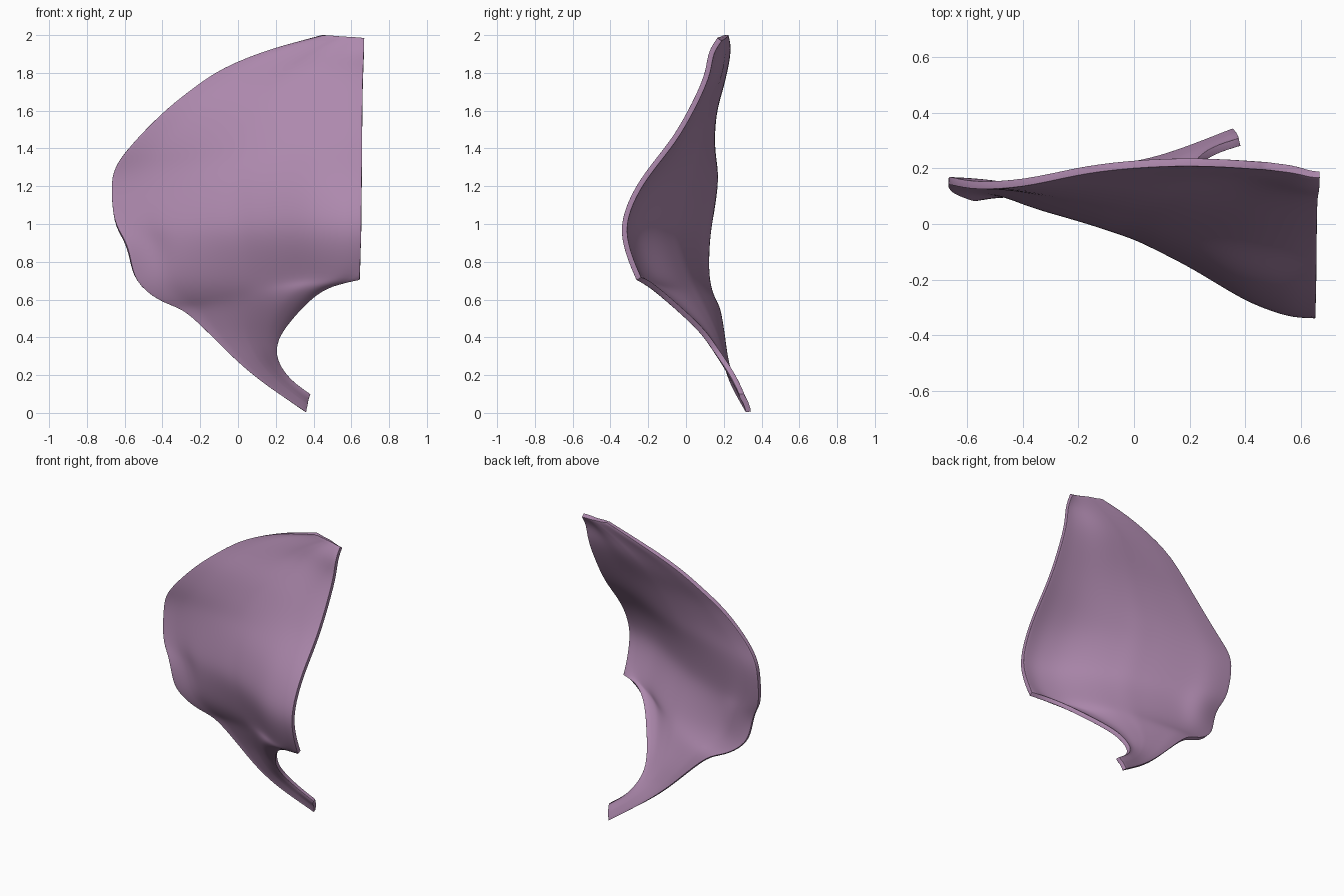
import bpy, bmesh, math
from mathutils import Vector

if "Cube" in bpy.data.objects:
    bpy.data.objects.remove(bpy.data.objects["Cube"])

# Matching points up the left and right rims, tail tip to top corner
LEFT = [(.357, .33, .005), (.24, .284, .085), (.12, .24, .17), (0, .21, .27), (-.12, .195, .39),
        (-.22, .18, .49), (-.31, .165, .565), (-.42, .14, .595), (-.55, .105, .695), (-.57, .09, .82),
        (-.60, .10, .92), (-.66, .125, 1.0), (-.672, .157, 1.2), (-.657, .155, 1.30), (-.575, .135, 1.41),
        (-.4, .145, 1.59), (-.25, .18, 1.705), (-.09, .21, 1.825), (.2, .228, 1.937), (.45, .21, 2.0)]
RIGHT = [(.38, .295, .10), (.28, .265, .17), (.22, .217, .25), (.196, .16, .33), (.22, .10, .42),
         (.29, .01, .51), (.39, -.115, .62), (.50, -.20, .69), (.645, -.25, .71), (.648, -.302, .83),
         (.653, -.335, .96), (.653, -.31, 1.08), (.655, -.24, 1.22), (.657, -.13, 1.36), (.657, -.052, 1.46),
         (.658, .028, 1.60), (.66, .09, 1.73), (.663, .12, 1.82), (.667, .13, 1.91), (.668, .178, 1.977)]
# How far the sheet has swept forward at each fraction across
SWEEP = [(0, 0), (.1, .02), (.2, .1), (.35, .23), (.5, .38), (.65, .6), (.8, .86), (.92, .995), (1, 1)]
COLS = 16


def sweep(t):
    for (a, fa), (b, fb) in zip(SWEEP, SWEEP[1:]):
        if t <= b:
            return fa + (fb - fa) * (t - a) / (b - a)
    return 1.0


def bump(t, row, t0, row0, tw, rw):
    return math.exp(-((t - t0) / tw) ** 2 - ((row - row0) / rw) ** 2)


# Curved sheet lofted between the two rims
bm = bmesh.new()
crease = bm.verts.layers.float.new("crease_vert")
grid = []
for row, (l, r) in enumerate(zip(LEFT, RIGHT)):
    l, r = Vector(l), Vector(r)
    # the sheet stays further back along its lower left strip
    lag = 1 + .4 * math.exp(-((row - 7.8) / 1.7) ** 2)
    line = []
    for c in range(COLS + 1):
        t = c / COLS
        p = l.lerp(r, t)
        p.y = l.y + (r.y - l.y) * sweep(t) ** lag
        p.y += .035 * bump(t, row, .1, 9.5, .06, 1.3)   # groove inside the curled left rim
        p.y += .02 * bump(t, row, .65, 17, .2, 1.2)     # dimple near the top corner
        line.append(bm.verts.new(p))
    grid.append(line)
for a, b in zip(grid, grid[1:]):
    for c in range(COLS):
        bm.faces.new((a[c], a[c + 1], b[c + 1], b[c]))
grid[8][COLS][crease] = 1.0  # sharp lower corner

mesh = bpy.data.meshes.new("curved_shell")
bm.to_mesh(mesh)
bm.free()
shell = bpy.data.objects.new("curved_shell", mesh)
bpy.context.collection.objects.link(shell)

# Smooth the sheet, give it thickness and round its rim
sub = shell.modifiers.new("smooth", 'SUBSURF')
sub.levels = sub.render_levels = 2
sub.boundary_smooth = 'PRESERVE_CORNERS'
sol = shell.modifiers.new("thickness", 'SOLIDIFY')
sol.thickness = .028
sol.offset = 0
bev = shell.modifiers.new("round_rim", 'BEVEL')
bev.limit_method = 'ANGLE'
bev.angle_limit = math.radians(50)
bev.width = .009
bev.segments = 3

mat = bpy.data.materials.new("dusty mauve")
mat.diffuse_color = (.42, .25, .42, 1)
mat.use_nodes = True
mat.node_tree.nodes["Principled BSDF"].inputs["Base Color"].default_value = mat.diffuse_color
mesh.materials.append(mat)

bpy.context.view_layer.objects.active = shell
shell.select_set(True)
for m in ("smooth", "thickness", "round_rim"):
    bpy.ops.object.modifier_apply(modifier=m)
bpy.ops.object.shade_smooth_by_angle(angle=math.radians(60))
